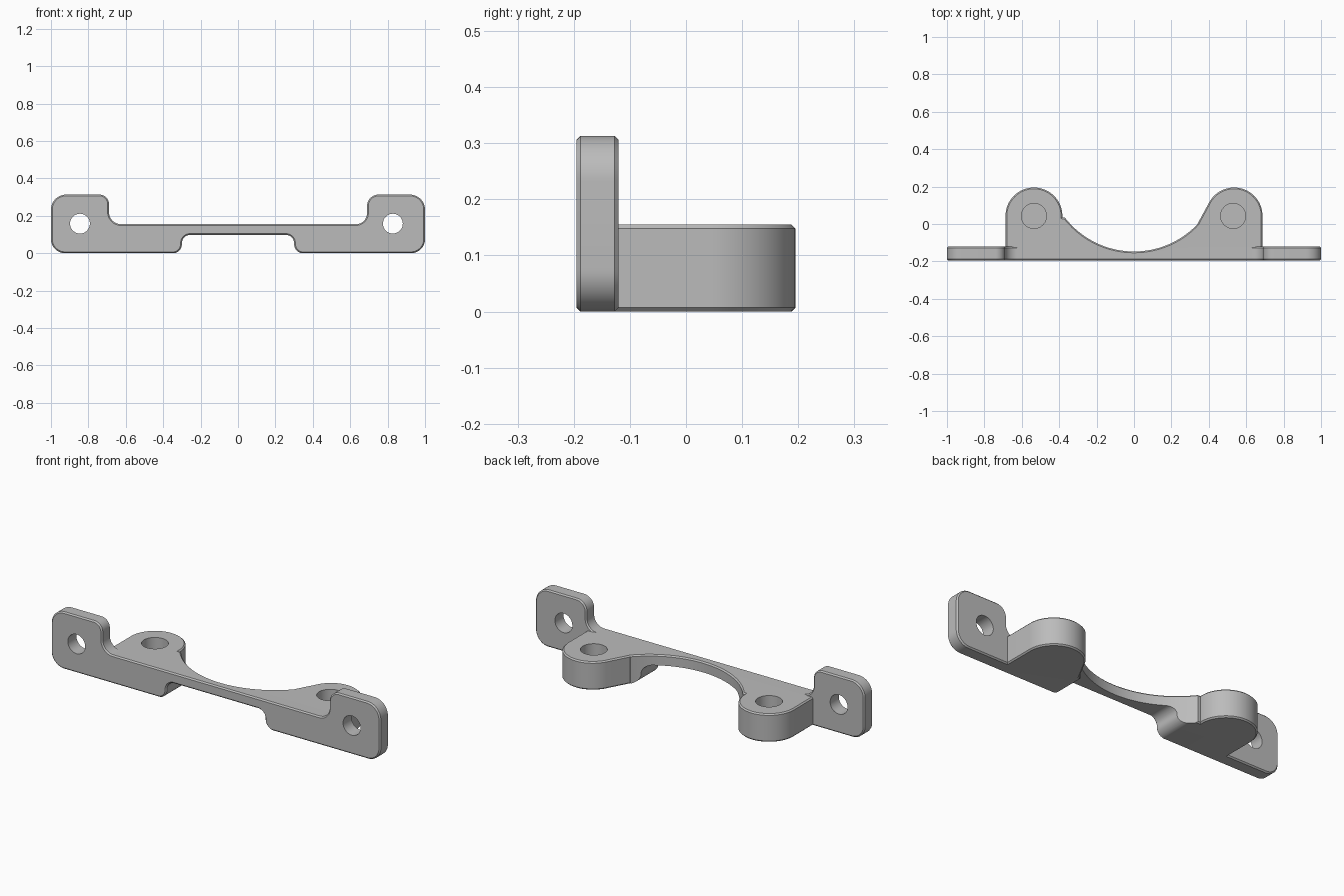
import bpy, bmesh, math
from mathutils import Vector

cube = bpy.data.objects.get("Cube")
if cube:
    bpy.data.objects.remove(cube, do_unlink=True)

EDGE = 0.007      # small edge break
TOP = 0.155       # height of the web and bosses
FRONT, BACK = -0.195, -0.12

grey = bpy.data.materials.new("plain grey")
grey.use_nodes = True
grey.diffuse_color = (0.5, 0.5, 0.5, 1)
grey.node_tree.nodes["Principled BSDF"].inputs["Base Color"].default_value = (0.5, 0.5, 0.5, 1)


def rounded(corners, steps=12):
    """Counter-clockwise outline from corners (u, v, radius)."""
    pts = []
    for i, (x, y, r) in enumerate(corners):
        p = Vector((x, y))
        if r == 0:
            pts.append(p)
            continue
        a = (Vector(corners[i - 1][:2]) - p).normalized()
        b = (Vector(corners[(i + 1) % len(corners)][:2]) - p).normalized()
        half = math.acos(max(-1, min(1, a.dot(b)))) / 2
        centre = p + (a + b).normalized() * r / math.sin(half)
        start = p + a * r / math.tan(half) - centre
        end = p + b * r / math.tan(half) - centre
        a0 = math.atan2(start.y, start.x)
        turn = math.atan2(start.x * end.y - start.y * end.x, start.dot(end))
        for k in range(steps + 1):
            t = a0 + turn * k / steps
            pts.append(centre + r * Vector((math.cos(t), math.sin(t))))
    return pts


def circle(x, y, r, n=48):
    return [Vector((x + r * math.cos(math.tau * k / n), y + r * math.sin(math.tau * k / n)))
            for k in range(n)]


def inset(pts, d):
    out = []
    for i, p in enumerate(pts):
        a = (p - pts[i - 1]).normalized()
        b = (pts[(i + 1) % len(pts)] - p).normalized()
        n1, n2 = Vector((-a.y, a.x)), Vector((-b.y, b.x))
        out.append(p + (n1 + n2) * d / (1 + n1.dot(n2)))
    return out


def prism(name, pts, levels, axis="z"):
    """Sweep an outline through levels (position, inset) along an axis."""
    bm = bmesh.new()
    rings = []
    for w, d in levels:
        rings.append([bm.verts.new((p.x, p.y, w) if axis == "z" else (p.x, w, p.y))
                      for p in inset(pts, d)])
    n = len(pts)
    for lo, hi in zip(rings, rings[1:]):
        for i in range(n):
            j = (i + 1) % n
            bm.faces.new((lo[i], lo[j], hi[j], hi[i]))
    bm.faces.new(rings[0][::-1])
    bm.faces.new(rings[-1])
    bmesh.ops.recalc_face_normals(bm, faces=bm.faces)
    mesh = bpy.data.meshes.new(name)
    bm.to_mesh(mesh)
    bm.free()
    mesh.materials.append(grey)
    obj = bpy.data.objects.new(name, mesh)
    bpy.context.collection.objects.link(obj)
    return obj


def combine(target, tool, operation):
    mod = target.modifiers.new(operation, "BOOLEAN")
    mod.operation, mod.solver, mod.object = operation, "EXACT", tool
    bpy.ops.object.select_all(action="DESELECT")
    bpy.context.view_layer.objects.active = target
    target.select_set(True)
    bpy.ops.object.modifier_apply(modifier=mod.name)
    bpy.data.objects.remove(tool, do_unlink=True)


def broken(lo, hi):
    return [(lo, EDGE), (lo + EDGE, 0), (hi - EDGE, 0), (hi, EDGE)]


# Front plate with a raised ear at each end
bracket = prism("mounting_bracket", rounded([
    (-1, 0, .075), (1, 0, .075), (1, .313, .08), (.69, .313, .06), (.69, TOP, .06),
    (-.69, TOP, .065), (-.69, .313, .05), (-1, .313, .08)]), broken(FRONT, BACK), "y")

# Bosses and web behind the plate
bosses = prism("bosses", rounded([
    (-.687, -.16, 0), (.687, -.16, 0), (.687, .195, .1515), (.445, .195, .1515),
    (.339, 0, 0), (-.383, .035, 0), (-.383, .195, .1515), (-.687, .195, .1515)], 20),
    broken(0, TOP))
combine(bracket, bosses, "UNION")

# Curved clearance between the bosses, flared at the top edge
R, CY = 0.467, 0.32
a0 = -math.pi / 2 - math.asin(.378 / R)
a1 = -math.pi / 2 + math.asin(.338 / R)
arc = [Vector((R * math.cos(a0 + (a1 - a0) * k / 40), CY + R * math.sin(a0 + (a1 - a0) * k / 40)))
       for k in range(41)]
arc += [Vector((.338, .1)), Vector((-.378, .1))]
clearance = prism("clearance_cutter", arc,
                  [(-.05, 0), (TOP - EDGE, 0), (TOP, -EDGE), (.2, -EDGE)])
combine(bracket, clearance, "DIFFERENCE")

# Shallow channel across the underside
channel = prism("channel_cutter", rounded([
    (.36, -.001, 0), (.3, -.001, .05), (.3, .098, .045), (-.3, .098, .045),
    (-.3, -.001, .05), (-.36, -.001, 0), (-.36, -.1, 0), (.36, -.1, 0)]),
    [(-.3, -EDGE), (FRONT, -EDGE), (FRONT + EDGE, 0), (.3, 0)], "y")
combine(bracket, channel, "DIFFERENCE")

# Through holes in the ears, blind holes in the bosses
for x in (-.845, .828):
    combine(bracket, prism("ear_hole_cutter", circle(x, .158, .053), [(-.3, 0), (0, 0)], "y"),
            "DIFFERENCE")
for x in (-.535, .53):
    combine(bracket, prism("boss_hole_cutter", circle(x, .043, .067), [(.03, 0), (.3, 0)]),
            "DIFFERENCE")

bpy.ops.object.shade_smooth_by_angle(angle=math.radians(30))
